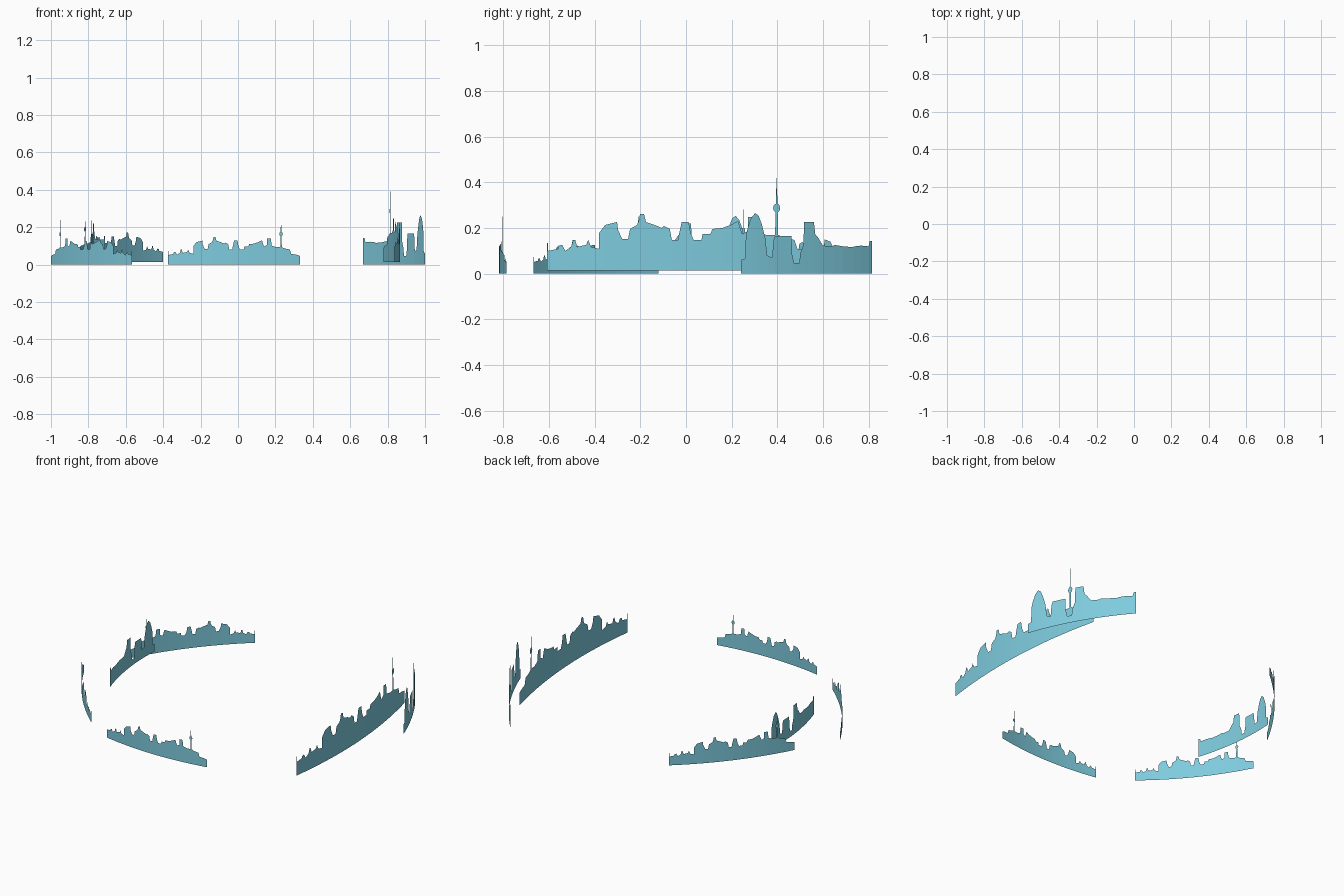
import bpy, bmesh, math
from mathutils import Vector

if "Cube" in bpy.data.objects:
    bpy.data.objects.remove(bpy.data.objects["Cube"])

# single flat colour
mat = bpy.data.materials.new("sky_blue")
mat.diffuse_color = (0.21, 0.60, 0.73, 1)
mat.use_nodes = True
mat.node_tree.nodes["Principled BSDF"].inputs["Base Color"].default_value = mat.diffuse_color

# skyline outlines: (distance along strip, height), in fractions of a unit
TOWER_SKYLINE = (270, [
    (0, 28), (1, 28), (1, 20), (11, 22), (11, 25), (15, 26), (18, 20), (24, 24), (26, 31),
    (28, 31), (30, 24), (39, 26), (41, 31), (44, 24), (52, 22), (52, 38), (58, 46),
    (70, 49), (71, 41), (75, 32), (81, 32), (83, 42), (90, 46), (92, 51), (93, 57),
    (97, 57), (99, 49), (108, 46), (115, 43), (117, 45), (123, 42), (125, 31), (131, 31),
    (133, 40), (135, 49), (142, 49), (144, 38), (147, 31), (155, 31), (156, 37),
    (164, 37), (166, 42), (176, 43), (184, 46), (192, 50), (196, 37), (202, 40), (202, 54),
    (210, 54), (212, 39), (220, 36), (229.4, 36), (230, 62), (231, 97), (232, 62),
    (232.6, 36), (239, 33), (249, 31), (252, 22), (264, 20), (270, 18)])
DOME_SKYLINE = (100, [
    (0, 9), (3, 10), (3.5, 25), (5, 31), (7, 36.5), (10, 40), (12.5, 38), (14.5, 33), (17, 24),
    (18.5, 12), (22, 10.5), (23, 22), (24, 25), (36, 25), (36.5, 13), (38, 7), (42, 7),
    (42.5, 13), (45, 19), (45.5, 34), (53, 34), (54, 26), (56, 24), (60, 18.5), (68, 18),
    (69, 19), (76, 18), (84, 17.5), (85, 18), (91, 18.5), (97, 18), (98, 21.5), (100, 21.5)])
BOW = 0.047   # outward bulge relative to strip length


def build_strip(name, start, end, base_z, skyline, ball=False):
    """A thin curved skyline standing between two ground points."""
    unit, outline = skyline
    a, b = Vector(start), Vector(end)
    chord = b - a
    length = chord.length
    out = Vector((chord.y, -chord.x)).normalized()
    if out.dot(a + b) < 0:
        out = -out

    def place(d, h):
        t = d / unit
        p = a + chord * t + out * (BOW * length * 4 * t * (1 - t))
        return (p.x, p.y, base_z + h / unit * length)

    bm = bmesh.new()
    prev = None
    for d, h in outline:
        if prev and prev[2] == d:          # vertical wall: reuse the foot
            prev = (prev[0], bm.verts.new(place(d, h)), d)
            continue
        cur = (bm.verts.new(place(d, 0)), bm.verts.new(place(d, h)), d)
        if prev:
            bm.faces.new((prev[0], cur[0], cur[1], prev[1]))
        prev = cur
    # round lookout pod on the slender tower
    if ball:
        ring = [i * math.tau / 10 for i in range(10)]
        bm.faces.new([bm.verts.new(place(231 + 3.6 * math.cos(r), 63 + 4.6 * math.sin(r)))
                      for r in ring])
    loose = [v for v in bm.verts if not v.link_faces]
    bmesh.ops.delete(bm, geom=loose, context='VERTS')
    bm.normal_update()
    flip = [f for f in bm.faces if f.normal.xy.dot(out) < 0]
    bmesh.ops.reverse_faces(bm, faces=flip)
    mesh = bpy.data.meshes.new(name)
    bm.to_mesh(mesh)
    bm.free()
    mesh.materials.append(mat)
    obj = bpy.data.objects.new(name, mesh)
    bpy.context.collection.objects.link(obj)
    return obj


# four copies of the tower skyline
build_strip("front_skyline", (-0.374, -0.786), (0.332, -0.786), 0.0, TOWER_SKYLINE, True)
build_strip("left_skyline", (-0.567, -0.667), (-1.0, -0.12), 0.0, TOWER_SKYLINE, True)
build_strip("right_skyline", (0.837, -0.608), (0.778, 0.565), 0.013, TOWER_SKYLINE, True)
build_strip("back_left_skyline", (-0.40, 0.742), (-0.872, 0.155), 0.013, TOWER_SKYLINE, True)
# two copies of the dome skyline
build_strip("back_right_skyline", (1.0, 0.24), (0.668, 0.815), 0.0, DOME_SKYLINE)
build_strip("inner_left_skyline", (-0.78, 0.272), (-0.712, -0.27), 0.035, DOME_SKYLINE)
